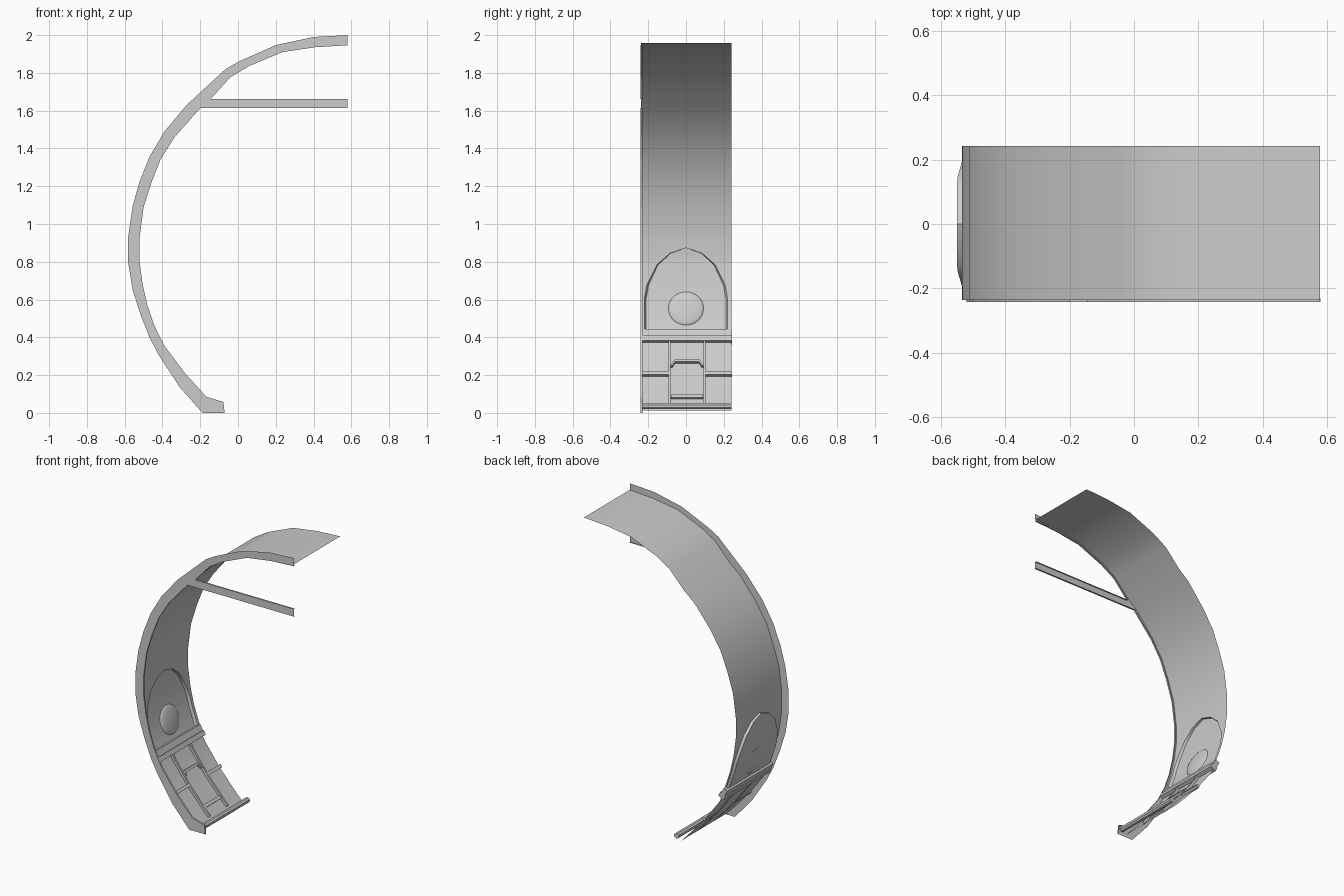
import bpy, bmesh, math
from mathutils import Vector

if "Cube" in bpy.data.objects:
    bpy.data.objects.remove(bpy.data.objects["Cube"])

# inner arc of the wall section, top to bottom (x, z)
ARC = [(.579, 1.946), (.41, 1.936), (.235, 1.91), (.056, 1.835), (-.04, 1.777),
       (-.145, 1.664), (-.22, 1.602), (-.336, 1.459), (-.41, 1.342), (-.458, 1.22),
       (-.5, 1.088), (-.521, .928), (-.521, .80), (-.505, .68), (-.479, .568),
       (-.442, .46), (-.389, .355), (-.278, .207), (-.167, .085), (-.115, .03)]
# outer edge of the rib, top to bottom
OUTER = [(.58, 2.0), (.4, 1.99), (.2, 1.947), (.008, 1.862), (-.066, 1.82),
         (-.272, 1.63), (-.389, 1.49), (-.468, 1.358), (-.521, 1.225), (-.558, 1.093),
         (-.582, .928), (-.582, .80), (-.558, .652), (-.516, .52), (-.468, .398),
         (-.421, .308), (-.31, .138), (-.188, 0), (-.071, 0)]
Y0, Y1 = -.237, .242

NRM = []
for i in range(len(ARC)):
    a, b = Vector(ARC[max(i - 1, 0)]), Vector(ARC[min(i + 1, len(ARC) - 1)])
    d = (b - a).normalized()
    NRM.append(Vector((d.y, -d.x)))


def pt(z, off):
    """Point and outward normal on the curved wall at height z, pushed outward by off."""
    for i in range(len(ARC) - 1):
        if ARC[i + 1][1] <= z + 1e-6:
            break
    t = (ARC[i][1] - z) / (ARC[i][1] - ARC[i + 1][1])
    n = NRM[i].lerp(NRM[i + 1], t).normalized()
    return Vector(ARC[i]).lerp(Vector(ARC[i + 1]), t) + n * off, n


def make(name, bm, smooth=True):
    bmesh.ops.remove_doubles(bm, verts=bm.verts, dist=1e-5)
    bmesh.ops.recalc_face_normals(bm, faces=bm.faces)
    me = bpy.data.meshes.new(name)
    bm.to_mesh(me)
    bm.free()
    ob = bpy.data.objects.new(name, me)
    bpy.context.collection.objects.link(ob)
    if smooth:
        bpy.context.view_layer.objects.active = ob
        ob.select_set(True)
        bpy.ops.object.shade_smooth_by_angle(angle=math.radians(30))
        ob.select_set(False)
    return ob


def face(bm, cos):
    vs = []
    for c in cos:
        if not any((c - v.co).length < 1e-6 for v in vs):
            vs.append(bm.verts.new(c))
    if len(vs) > 2:
        bm.faces.new(vs)


def at(y, z, off):
    p, _ = pt(z, off)
    return Vector((p.x, y, p.y))


def sheet(bm, rows, off):
    """Surface through rows of (z, y left, y right)."""
    for (z, a, b), (w, c, d) in zip(rows, rows[1:]):
        face(bm, [at(a, z, off), at(b, z, off), at(d, w, off), at(c, w, off)])


def levels(z0, z1, extra=()):
    mid = [z for _, z in ARC if z0 < z < z1] + [z for z in extra if z0 < z < z1]
    return [z0] + sorted(mid) + [z1]


def solid(bm, rows, o_in, o_out):
    """Closed raised strip that follows the wall."""
    sheet(bm, rows, o_in)
    sheet(bm, rows, o_out)
    for k in (1, 2):
        for r, s in zip(rows, rows[1:]):
            face(bm, [at(r[k], r[0], o_in), at(s[k], s[0], o_in),
                      at(s[k], s[0], o_out), at(r[k], r[0], o_out)])
    for z, a, b in (rows[0], rows[-1]):
        face(bm, [at(a, z, o_in), at(b, z, o_in), at(b, z, o_out), at(a, z, o_out)])


def block(bm, y0, y1, z0, z1, o_in, o_out):
    solid(bm, [(z, y0, y1) for z in levels(z0, z1)], o_in, o_out)


# front rib with horizontal beam: flat plate plus a thin lip on the inner edges
strut_low = [(-.2, 1.613), (.58, 1.613)]
strut_top = [(.58, 1.662), (-.145, 1.662)]
low = [(-.077, .058)] + ARC[18:6:-1] + strut_low
high = strut_top + ARC[4::-1]
bm = bmesh.new()
face(bm, [Vector((x, -.242, z)) for x, z in OUTER + low + high])
for chain in ([(-.071, 0)] + low, high):
    for (a, b), (c, d) in zip(chain, chain[1:]):
        face(bm, [Vector((a, -.242, b)), Vector((c, -.242, d)),
                  Vector((c, -.231, d)), Vector((a, -.231, b))])
make("front_rib_with_beam", bm, False)

# arched recess outline: height and half width
ARCH = [(.45, .22), (.61, .22), (.68, .207), (.785, .155), (.845, .085), (.873, 0)]


def half(z):
    for (a, w), (b, v) in zip(ARCH, ARCH[1:]):
        if z <= b + 1e-6:
            return w + (v - w) * (z - a) / (b - a)
    return 0


zs = levels(.45, .873, [z for z, _ in ARCH])
SK, REC, LOW = .013, .029, .026

# wall skin around the recess
bm = bmesh.new()
sheet(bm, [(z, Y0, Y1) for z in levels(.873, ARC[0][1])], SK)
sheet(bm, [(z, Y0, -half(z)) for z in zs], SK)
sheet(bm, [(z, half(z), Y1) for z in zs], SK)
make("wall_skin", bm)

# arched recess panel with its rim
bm = bmesh.new()
sheet(bm, [(z, -half(z) * .96, half(z) * .96) for z in zs], REC)
for s in (-1, 1):
    for z, w in zip(zs, zs[1:]):
        face(bm, [at(s * half(z), z, SK), at(s * half(w), w, SK),
                  at(s * half(w) * .96, w, REC), at(s * half(z) * .96, z, REC)])
face(bm, [at(-.22, .45, SK), at(.22, .45, SK), at(.211, .45, REC), at(-.211, .45, REC)])
make("arched_recess", bm)

# shallow round dome in the recess
bm = bmesh.new()
bmesh.ops.create_uvsphere(bm, u_segments=32, v_segments=12, radius=1)
bmesh.ops.delete(bm, geom=[v for v in bm.verts if v.co.z < -.01], context='VERTS')
bmesh.ops.scale(bm, verts=bm.verts, vec=(.093, .093, .014))
dome = make("round_dome", bm)
p, n = pt(.56, .026)
dome.location = (p.x, 0, p.y)
dome.rotation_mode = 'QUATERNION'
dome.rotation_quaternion = Vector((-n.x, 0, -n.y)).to_track_quat('Z', 'Y')

# lower wall panel
bm = bmesh.new()
sheet(bm, [(z, Y0, Y1) for z in levels(.03, .45)], LOW)
make("lower_panel", bm)

# cross rail between the recess and the lower panel
bm = bmesh.new()
block(bm, Y0, .243, .385, .413, .002, .045)
block(bm, Y0, .243, .413, .448, .01, .04)
make("cross_rail", bm)

# raised ribs on the lower panel
bm = bmesh.new()
TOP = .008
for y in (-.087, .098):
    block(bm, y - .006, y + .006, .05, .415, TOP, LOW + .004)
for a, b in ((Y0, -.093), (.104, .243)):
    block(bm, a, b, .208, .225, TOP, LOW + .006)
make("panel_ribs", bm)

# hatch frame with chamfered top corners
bm = bmesh.new()
block(bm, -.06, .07, .276, .288, TOP, LOW)
for s in (-1, 1):
    e = lambda d: .0055 + s * d
    solid(bm, [(.255, e(.078), e(.088)), (.288, e(.056), e(.066))], TOP, LOW)
block(bm, -.08, .091, .092, .108, .014, LOW)
make("hatch_frame", bm)

# octagonal bar along the foot
bm = bmesh.new()
ring = [(-.1 + .018 * math.cos(math.pi * (i + .5) / 4),
         .036 + .018 * math.sin(math.pi * (i + .5) / 4)) for i in range(8)]
for i in range(8):
    (a, b), (c, d) = ring[i - 1], ring[i]
    face(bm, [Vector((a, -.231, b)), Vector((c, -.231, d)),
              Vector((c, .242, d)), Vector((a, .242, b))])
for y in (-.231, .242):
    face(bm, [Vector((x, y, z)) for x, z in ring])
make("foot_bar", bm, False)
